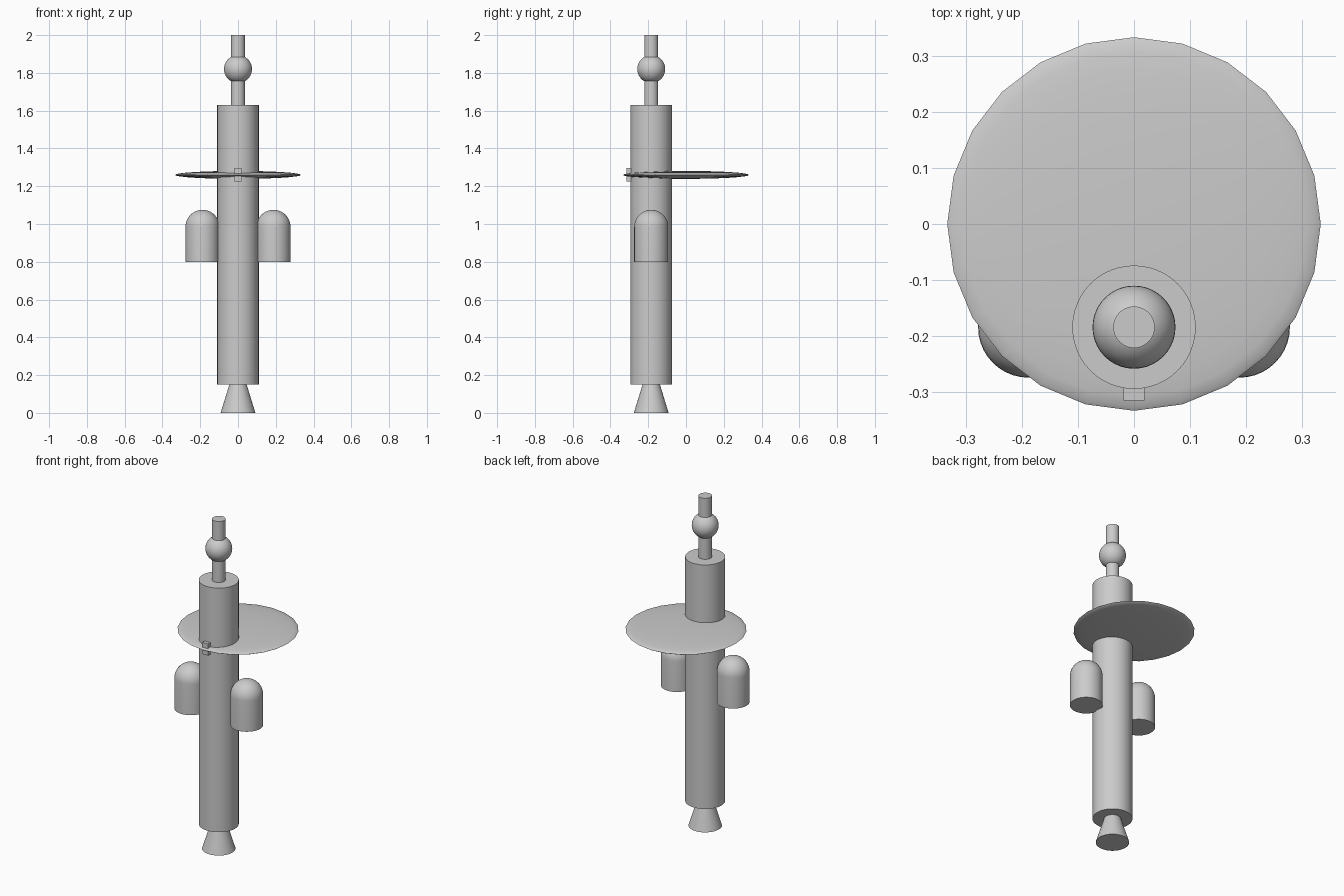
import bpy, math

if "Cube" in bpy.data.objects:
    bpy.data.objects.remove(bpy.data.objects["Cube"])

Y = -0.184  # depth of the main axis, the disc itself is centred on the origin

grey = bpy.data.materials.new("plain grey")
grey.diffuse_color = (0.6, 0.6, 0.6, 1)
grey.use_nodes = True
grey.node_tree.nodes["Principled BSDF"].inputs["Base Color"].default_value = grey.diffuse_color


def finish(name, smooth=True):
    ob = bpy.context.object
    ob.name = name
    ob.data.materials.append(grey)
    if smooth:
        bpy.ops.object.shade_smooth_by_angle(angle=math.radians(35))
    return ob


def tube(name, x, z0, z1, r0, r1=None):
    bpy.ops.mesh.primitive_cone_add(vertices=48, radius1=r0, radius2=r0 if r1 is None else r1,
                                    depth=z1 - z0, location=(x, Y, (z0 + z1) / 2))
    return finish(name)


def lathe(name, x, profile, steps=40):
    # closed profile of (radius, height) pairs spun round the vertical axis
    verts, faces, rings = [], [], []
    for r, z in profile:
        if r < 1e-5:
            rings.append([len(verts)] * steps)
            verts.append((0, 0, z))
        else:
            rings.append(list(range(len(verts), len(verts) + steps)))
            verts += [(r * math.cos(2 * math.pi * i / steps),
                       r * math.sin(2 * math.pi * i / steps), z) for i in range(steps)]
    for a, b in zip(rings, rings[1:]):
        for i in range(steps):
            j = (i + 1) % steps
            faces.append(list(dict.fromkeys((a[i], a[j], b[j], b[i]))))
    me = bpy.data.meshes.new(name)
    me.from_pydata(verts, [], faces)
    ob = bpy.data.objects.new(name, me)
    ob.location = (x, Y, 0)
    bpy.context.collection.objects.link(ob)
    bpy.ops.object.select_all(action='DESELECT')
    ob.select_set(True)
    bpy.context.view_layer.objects.active = ob
    return finish(name)


# Main body, flared nozzle and top mast
tube("body", 0, 0.15, 1.63, 0.11)
tube("nozzle", 0, 0.0, 0.15, 0.092, 0.046)
tube("mast", 0, 1.63, 2.0, 0.037)

# Ball on the mast
bpy.ops.mesh.primitive_uv_sphere_add(segments=40, ring_count=20, radius=0.074,
                                     location=(0, Y, 1.82))
finish("mast_ball")

# Side pods with domed tops
R = 0.09
dome = [(R * math.cos(a), 0.985 + R * math.sin(a))
        for a in (math.pi / 2 * k / 10 for k in range(11))]
for side, s in (("left", -1), ("right", 1)):
    lathe(side + "_pod", s * 0.188, [(0, 0.80), (R, 0.80)] + dome)

# Thin lens-shaped disc
bpy.ops.mesh.primitive_uv_sphere_add(segments=24, ring_count=16, radius=1,
                                     location=(0, 0, 1.26))
bpy.context.object.scale = (0.333, 0.333, 0.021)
bpy.ops.object.transform_apply(location=False, rotation=False, scale=True)
finish("disc")

# Small block on the front of the body
bpy.ops.mesh.primitive_cube_add(size=1, location=(0, -0.297, 1.26))
bpy.context.object.scale = (0.037, 0.036, 0.072)
finish("front_block", smooth=False)
